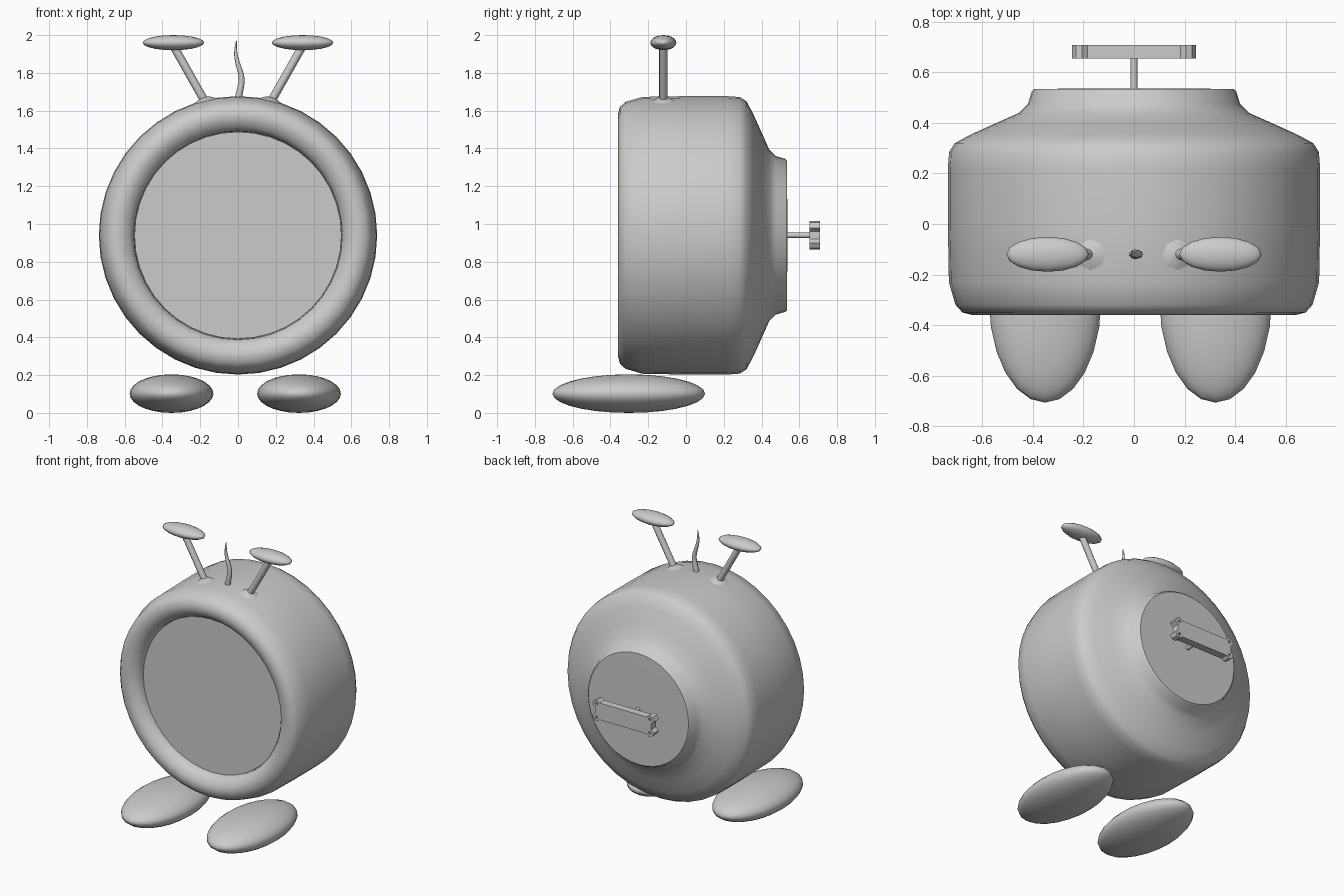
import bpy, bmesh, math
from mathutils import Vector

if "Cube" in bpy.data.objects:
    bpy.data.objects.remove(bpy.data.objects["Cube"])

CZ = 0.94  # height of the body axis


def finish(ob, angle=35):
    bpy.ops.object.select_all(action='DESELECT')
    bpy.context.view_layer.objects.active = ob
    ob.select_set(True)
    if ob.type == 'CURVE':
        bpy.ops.object.convert(target='MESH')
        ob = bpy.context.object
    bpy.ops.object.shade_smooth_by_angle(angle=math.radians(angle))
    return ob


def lathe(name, profile, n=40, angle=40):
    """Revolve (y, radius) points around the body axis; radius 0 closes an end."""
    bm = bmesh.new()
    rings = []
    for y, r in profile:
        if r == 0:
            rings.append([bm.verts.new((0, y, CZ))] * n)
        else:
            rings.append([bm.verts.new((r * math.sin(2 * math.pi * i / n), y,
                                        CZ + r * math.cos(2 * math.pi * i / n))) for i in range(n)])
    for a, b in zip(rings, rings[1:]):
        for i in range(n):
            j = (i + 1) % n
            bm.faces.new(list(dict.fromkeys((a[i], a[j], b[j], b[i]))))
    bmesh.ops.recalc_face_normals(bm, faces=bm.faces)
    me = bpy.data.meshes.new(name)
    bm.to_mesh(me)
    bm.free()
    ob = bpy.data.objects.new(name, me)
    bpy.context.collection.objects.link(ob)
    return finish(ob, angle)


def ellipsoid(name, loc, half, seg=24, rings=14):
    bpy.ops.mesh.primitive_uv_sphere_add(segments=seg, ring_count=rings, location=loc)
    ob = bpy.context.object
    ob.name = name
    ob.scale = half
    return finish(ob, 60)


def rod(name, a, b, r1, r2=None, n=12):
    a, b = Vector(a), Vector(b)
    bpy.ops.mesh.primitive_cone_add(vertices=n, radius1=r1, radius2=r1 if r2 is None else r2,
                                    depth=(b - a).length, location=(a + b) / 2)
    ob = bpy.context.object
    ob.name = name
    ob.rotation_euler = (b - a).to_track_quat('Z', 'Y').to_euler()
    return finish(ob, 40)


# Rounded drum body with rolled front rim and stepped back
body = lathe("body", [
    (-0.28, 0), (-0.275, 0.55), (-0.305, 0.553), (-0.335, 0.575), (-0.355, 0.61),
    (-0.36, 0.64), (-0.35, 0.68), (-0.32, 0.707), (-0.23, 0.733), (0, 0.737),
    (0.22, 0.737), (0.285, 0.732), (0.32, 0.71), (0.355, 0.645), (0.40, 0.545),
    (0.44, 0.455), (0.475, 0.42), (0.525, 0.405), (0.535, 0.395), (0.537, 0)])

# Flat round face set inside the rim
lathe("face_disc", [(-0.26, 0), (-0.26, 0.548), (-0.283, 0.548), (-0.283, 0)], angle=30)

# Feet, stalks and top caps
for side, s, foot_x in (("left", -1, -0.352), ("right", 1, 0.323)):
    ellipsoid("foot_" + side, (foot_x, -0.303, 0.102), (0.222, 0.404, 0.102))
    rod("stalk_" + side, (s * 0.165, -0.12, 1.63), (s * 0.34, -0.12, 1.94), 0.022)
    ellipsoid("stalk_cap_" + side, (s * 0.342, -0.12, 1.96), (0.163, 0.069, 0.04), 16, 10)
    d = Vector((s * 0.235, 0, 0.972))
    c = Vector((0, -0.12, CZ))
    rod("stalk_base_" + side, c + d * 0.725, c + d * 0.752, 0.075, 0.024, 8)

# Single wavy hair, tapering to a point
cu = bpy.data.curves.new("hair", 'CURVE')
cu.dimensions = '3D'
cu.bevel_depth = 0.02
cu.bevel_resolution = 2
cu.use_fill_caps = True
sp = cu.splines.new('NURBS')
pts = [(0, 1.65, 1), (0.006, 1.70, 0.9), (0.03, 1.76, 0.8), (0.0, 1.84, 0.65),
       (-0.018, 1.91, 0.45), (-0.008, 1.97, 0.1)]
sp.points.add(len(pts) - 1)
for p, (x, z, r) in zip(sp.points, pts):
    p.co = (x, -0.12, z, 1)
    p.radius = r
sp.order_u = 4
sp.use_endpoint_u = True
sp.resolution_u = 4
hair = bpy.data.objects.new("hair", cu)
bpy.context.collection.objects.link(hair)
finish(hair, 60)

# Winding key: shaft plus flat handle with notched ends and four holes
rod("key_shaft", (0, 0.52, CZ), (0, 0.67, CZ), 0.014)
quarter = [(0.185, 0.06), (0.205, 0.075), (0.23, 0.067), (0.245, 0.04), (0.222, 0.02)]
outline = quarter + [(x, -z) for x, z in reversed(quarter)]
outline += [(-x, -z) for x, z in outline]
loops = [outline]
for hx in (-0.21, 0.21):
    for hz in (-0.048, 0.048):
        loops.append([(hx + 0.01 * math.cos(k * math.pi / 4), hz + 0.01 * math.sin(k * math.pi / 4))
                      for k in range(8)])
ku = bpy.data.curves.new("key_handle", 'CURVE')
ku.dimensions = '2D'
ku.fill_mode = 'BOTH'
ku.extrude = 0.027
for loop in loops:
    sp = ku.splines.new('POLY')
    sp.points.add(len(loop) - 1)
    for p, (x, z) in zip(sp.points, loop):
        p.co = (x, z, 0, 1)
    sp.use_cyclic_u = True
key = bpy.data.objects.new("key_handle", ku)
bpy.context.collection.objects.link(key)
key.location = (0, 0.682, CZ)
key.rotation_euler = (math.pi / 2, 0, 0)
finish(key, 30)
